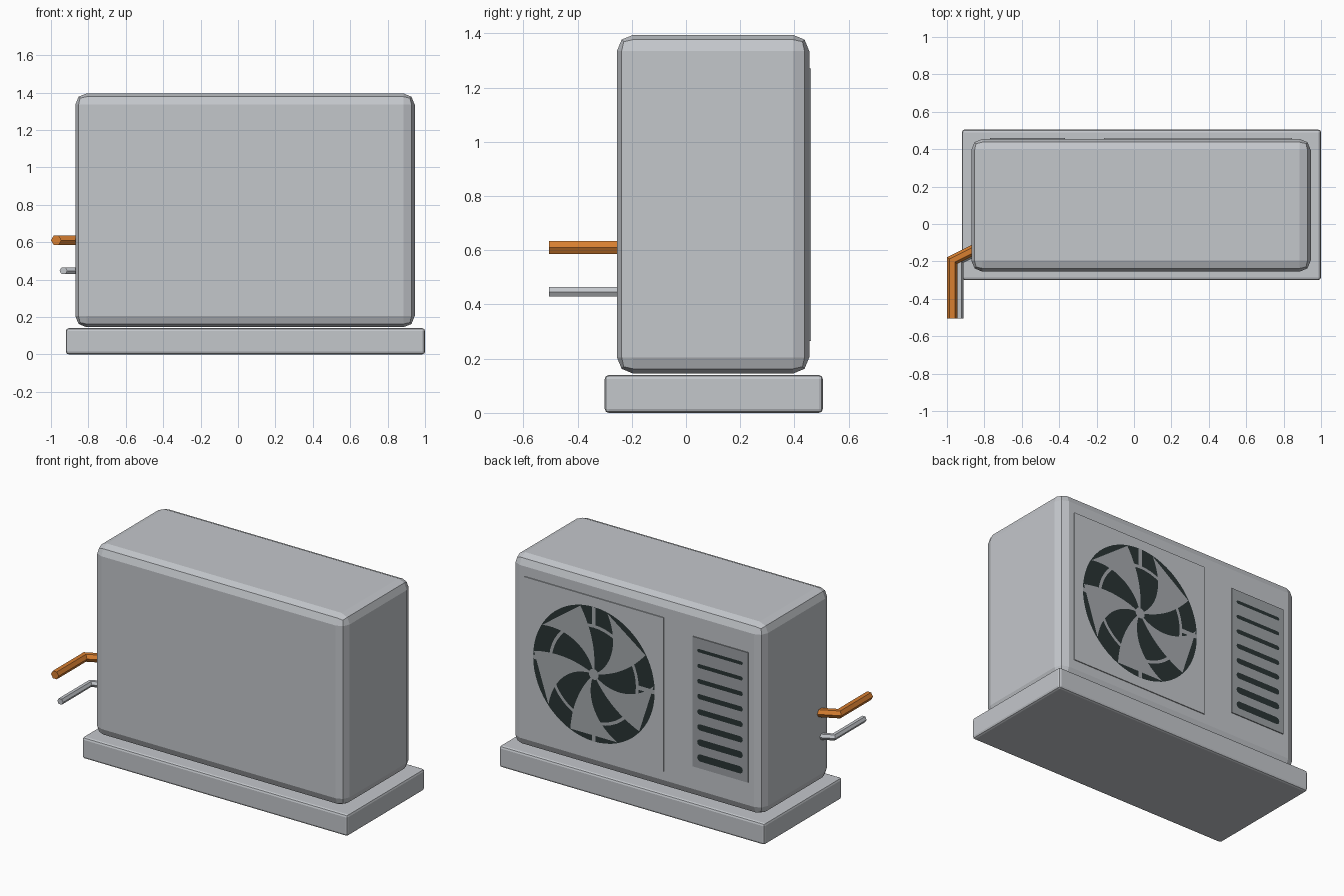
import bpy, bmesh, math
from mathutils import Vector

cube = bpy.data.objects.get("Cube")
if cube:
    bpy.data.objects.remove(cube, do_unlink=True)


def material(name, rgb):
    m = bpy.data.materials.new(name)
    m.use_nodes = True
    m.diffuse_color = (*rgb, 1)
    m.node_tree.nodes["Principled BSDF"].inputs["Base Color"].default_value = (*rgb, 1)
    return m


light_grey = material("light grey", (0.55, 0.57, 0.60))
mid_grey = material("mid grey", (0.38, 0.40, 0.42))
vent_grey = material("vent grey", (0.33, 0.35, 0.37))
dark = material("dark opening", (0.022, 0.034, 0.034))
copper = material("copper", (0.68, 0.21, 0.03))


def finish(name, bm, mat):
    mesh = bpy.data.meshes.new(name)
    bm.to_mesh(mesh)
    bm.free()
    mesh.materials.append(mat)
    obj = bpy.data.objects.new(name, mesh)
    bpy.context.collection.objects.link(obj)
    return obj


def box(name, low, high, mat, bevel=0, segments=1):
    low, high = Vector(low), Vector(high)
    bm = bmesh.new()
    bmesh.ops.create_cube(bm, size=1)
    for v in bm.verts:
        v.co = (low + high) / 2 + v.co * (high - low)
    obj = finish(name, bm, mat)
    if bevel:
        mod = obj.modifiers.new("Bevel", "BEVEL")
        mod.width, mod.segments = bevel, segments
    return obj


def plate(name, polygons, y, mat):
    """Thin flat shapes facing the back, given as (x, z) outlines."""
    bm = bmesh.new()
    for outline in polygons:
        face = bm.faces.new([bm.verts.new((x, y, z)) for x, z in outline])
        face.normal_update()
        if face.normal.y < 0:
            face.normal_flip()
    return finish(name, bm, mat)


def pipe(name, points, radius, mat, sides=6):
    """Level pipe with mitred corners."""
    pts = [Vector(p) for p in points]
    bm = bmesh.new()
    rings = []
    for i, p in enumerate(pts):
        before = (p - pts[i - 1]).normalized() if i else (pts[1] - p).normalized()
        after = (pts[i + 1] - p).normalized() if i < len(pts) - 1 else before
        along = (before + after).normalized()
        side = Vector((-along.y, along.x, 0)) / along.dot(before)
        rings.append([bm.verts.new(p + radius * (math.cos(a) * side + Vector((0, 0, math.sin(a)))))
                      for a in (math.tau * k / sides for k in range(sides))])
    for a, b in zip(rings, rings[1:]):
        for k in range(sides):
            n = (k + 1) % sides
            bm.faces.new((a[k], a[n], b[n], b[k]))
    bm.faces.new(rings[0])
    bm.faces.new(rings[-1])
    bmesh.ops.recalc_face_normals(bm, faces=bm.faces)
    return finish(name, bm, mat)


# Plinth and casing
box("base_slab", (-0.92, -0.30, 0), (1.0, 0.505, 0.14), light_grey, 0.015, 2)
box("casing", (-0.87, -0.255, 0.145), (0.945, 0.455, 1.395), light_grey, 0.06, 2)

# Raised back panels
box("fan_panel", (-0.16, 0.44, 0.265), (0.845, 0.461, 1.27), light_grey)
box("vent_panel", (-0.77, 0.44, 0.355), (-0.37, 0.461, 1.205), vent_grey)

# Fan
FAN_X, FAN_Z, FAN_R = 0.3425, 0.7675, 0.44


def polar(r, degrees):
    a = math.radians(degrees)
    return FAN_X - r * math.cos(a), FAN_Z + r * math.sin(a)


def disc(r, n):
    return [polar(r, 360 * k / n) for k in range(n)]


plate("fan_opening", [disc(FAN_R, 64)], 0.4625, dark)

blades = []
STEPS = 14
for k in range(5):
    def edge(t, sign):
        centre = 54 + 72 * k - 32 * (1 - t)
        return polar(0.02 + (FAN_R - 0.025) * t, centre + sign * (10 + 13 * t))
    for s in range(STEPS):
        t, u = s / STEPS, (s + 1) / STEPS
        blades.append([edge(t, -1), edge(u, -1), edge(u, 1), edge(t, 1)])
plate("fan_blades", blades, 0.4635, mid_grey)

# Guard in front of the fan: hub, ring and four short spokes
guard = [disc(0.035, 24)]
for k in range(48):
    a, b = 7.5 * k, 7.5 * (k + 1)
    guard.append([polar(0.305, a), polar(0.325, a), polar(0.325, b), polar(0.305, b)])
for a in range(0, 360, 90):
    guard.append([polar(0.31, a - 2.6), polar(FAN_R, a - 1.8),
                  polar(FAN_R, a + 1.8), polar(0.31, a + 2.6)])
plate("fan_guard", guard, 0.4645, mid_grey)

# Vent slots, thicker towards the bottom
slots = []
for k in range(8):
    r = 0.011 + 0.0018 * k
    z = 1.125 - 0.1 * k
    outline = []
    for end, start in ((-0.405, -90), (-0.735, 90)):
        x = end - r if start < 0 else end + r
        outline += [(x + r * math.cos(math.radians(start + 30 * j)),
                     z + r * math.sin(math.radians(start + 30 * j))) for j in range(7)]
    slots.append(outline)
plate("vent_slots", slots, 0.4625, dark)

# Pipes leaving the right side and turning to the front
for name, x, z, radius, mat in (("copper_pipe", -0.972, 0.61, 0.028, copper),
                                ("grey_pipe", -0.933, 0.447, 0.021, light_grey)):
    pipe(name, [(x + 0.17, -0.11, z), (x, -0.195, z), (x, -0.505, z)], radius, mat)
